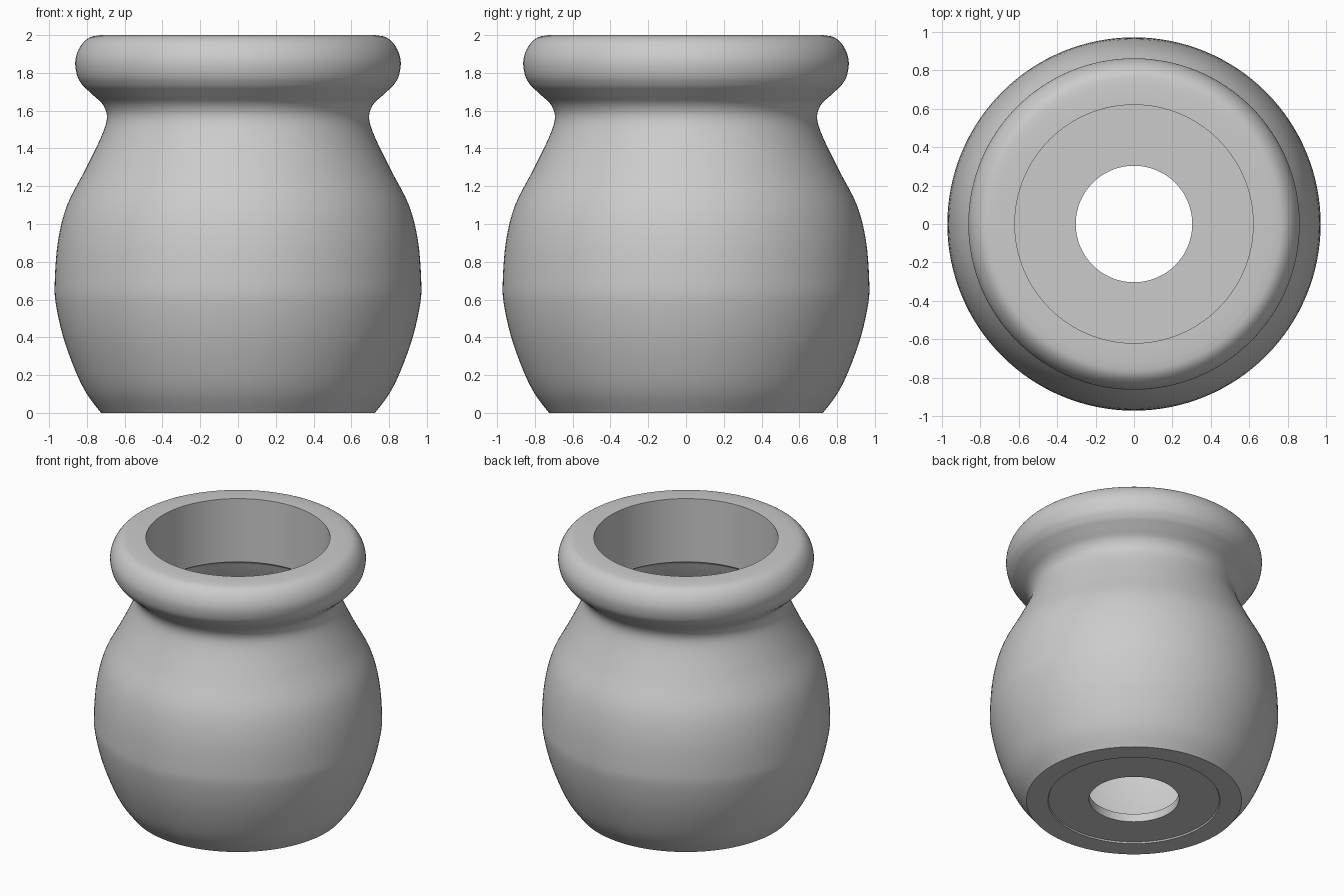
import bpy, bmesh, math
from mathutils import Vector

cube = bpy.data.objects.get("Cube")
if cube:
    bpy.data.objects.remove(cube, do_unlink=True)

SIDES = 128

clay = bpy.data.materials.new("plain grey")
clay.use_nodes = True
grey = (0.6, 0.6, 0.6, 1)
clay.diffuse_color = grey
clay.node_tree.nodes["Principled BSDF"].inputs["Base Color"].default_value = grey


def smooth_path(points, steps=4):
    """Catmull-Rom curve through the given (radius, height) points."""
    p = [Vector(q) for q in points]
    p = [2 * p[0] - p[1]] + p + [2 * p[-1] - p[-2]]
    out = []
    for a, b, c, d in zip(p, p[1:], p[2:], p[3:]):
        for i in range(steps):
            t = i / steps
            out.append(0.5 * (2 * b + (c - a) * t + (2 * a - 5 * b + 4 * c - d) * t**2
                              + (3 * b - a - 3 * c + d) * t**3))
    return out + [p[-2]]


def lathe(name, profile):
    """Revolve a closed profile around z."""
    bm = bmesh.new()
    rings = []
    for r, z in profile:
        rings.append([bm.verts.new((r * math.cos(a), r * math.sin(a), z))
                      for a in (math.tau * i / SIDES for i in range(SIDES))])
    for low, high in zip(rings, rings[1:] + rings[:1]):
        for i in range(SIDES):
            j = (i + 1) % SIDES
            bm.faces.new((low[i], low[j], high[j], high[i]))
    bmesh.ops.recalc_face_normals(bm, faces=bm.faces)
    mesh = bpy.data.meshes.new(name)
    bm.to_mesh(mesh)
    bm.free()
    mesh.materials.append(clay)
    obj = bpy.data.objects.new(name, mesh)
    bpy.context.collection.objects.link(obj)
    bpy.ops.object.select_all(action="DESELECT")
    obj.select_set(True)
    bpy.context.view_layer.objects.active = obj
    bpy.ops.object.shade_smooth_by_angle(angle=math.radians(30))


# Rounded belly and pinched neck
belly = smooth_path([(0.725, 0), (0.80, 0.1), (0.86, 0.22), (0.925, 0.4), (0.965, 0.58),
                     (0.97, 0.7), (0.953, 0.91), (0.905, 1.1), (0.81, 1.285),
                     (0.725, 1.46), (0.694, 1.56), (0.714, 1.63), (0.765, 1.68), (0.82, 1.73)])

# Thick rolled lip, flat on top
lip = smooth_path([(0.82, 1.73), (0.85, 1.78), (0.862, 1.85), (0.85, 1.91),
                   (0.82, 1.96), (0.78, 1.99), (0.725, 2.0)])[1:]

# Straight mouth opening into a hollow with a flat floor
mouth = [(0.62, 2.0), (0.62, 1.53)]
hollow = smooth_path([(0.66, 1.50), (0.69, 1.42), (0.78, 1.2), (0.86, 0.95), (0.885, 0.68),
                      (0.83, 0.38), (0.74, 0.18), (0.66, 0.07)])

# Drain hole and shallow recess under the base
base = [(0.303, 0.07), (0.303, 0.01), (0.575, 0.01), (0.58, 0)]

lathe("pot", belly + lip + mouth + hollow + base)
